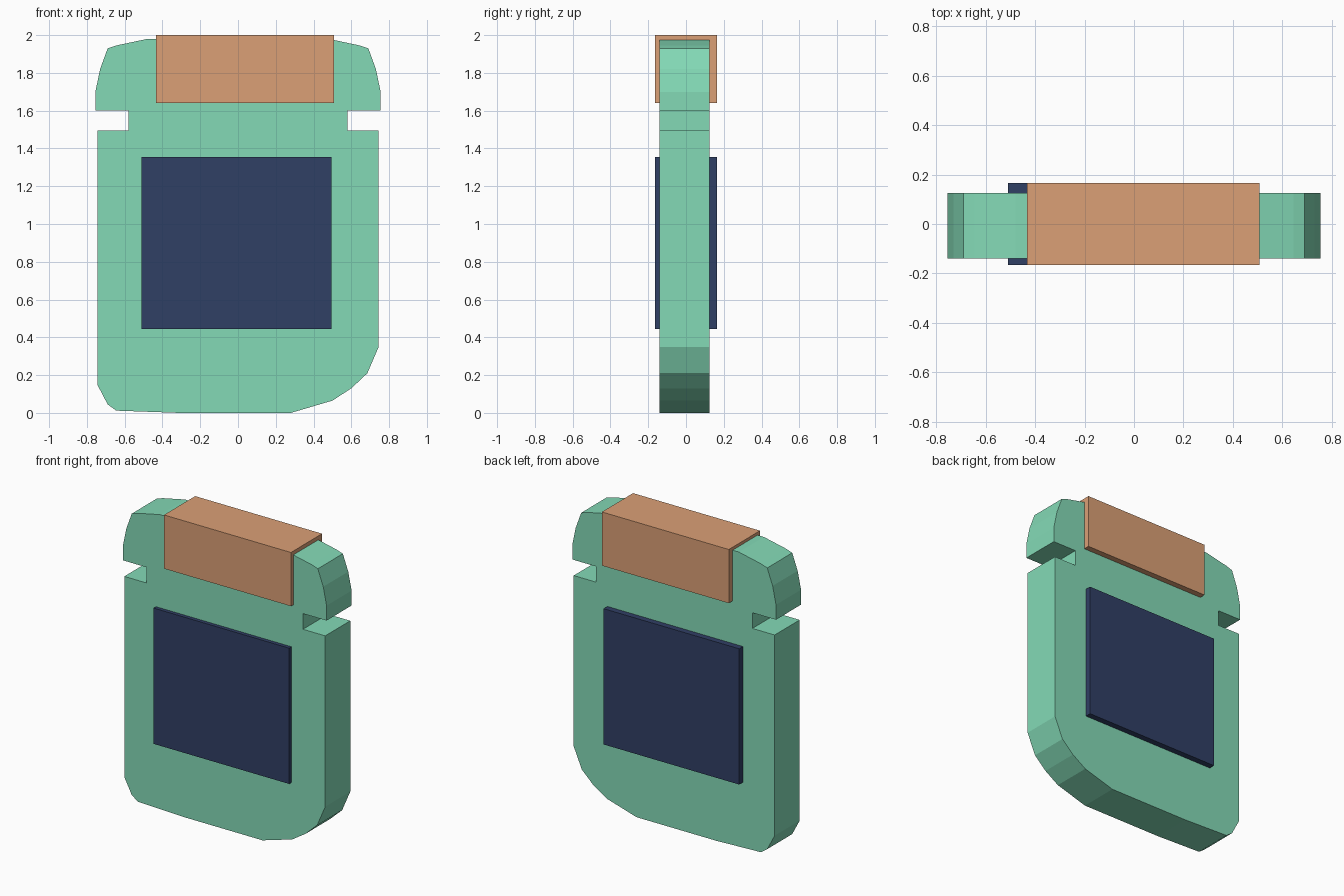
import bpy, bmesh

if "Cube" in bpy.data.objects:
    bpy.data.objects.remove(bpy.data.objects["Cube"])


def material(name, color):
    m = bpy.data.materials.new(name)
    m.diffuse_color = (*color, 1)
    m.use_nodes = True
    m.node_tree.nodes["Principled BSDF"].inputs["Base Color"].default_value = m.diffuse_color
    return m


def extrude_profile(name, points, y0, y1, mat):
    """Flat-faced solid from an x/z outline, extruded along y."""
    bm = bmesh.new()
    face = bm.faces.new([bm.verts.new((x, y0, z)) for x, z in points])
    ext = bmesh.ops.extrude_face_region(bm, geom=[face], use_keep_orig=True)
    moved = [v for v in ext["geom"] if isinstance(v, bmesh.types.BMVert)]
    bmesh.ops.translate(bm, verts=moved, vec=(0, y1 - y0, 0))
    bmesh.ops.recalc_face_normals(bm, faces=bm.faces)
    mesh = bpy.data.meshes.new(name)
    bm.to_mesh(mesh)
    bm.free()
    mesh.materials.append(mat)
    obj = bpy.data.objects.new(name, mesh)
    bpy.context.collection.objects.link(obj)
    return obj


def box(name, x0, x1, z0, z1, y0, y1, mat):
    return extrude_profile(name, [(x0, z0), (x1, z0), (x1, z1), (x0, z1)], y0, y1, mat)


green = material("green_shell", (0.23, 0.70, 0.47))
navy = material("navy_label", (0.03, 0.05, 0.13))
copper = material("copper_contact", (0.71, 0.35, 0.18))

# Upper right edge, from side notch to top; mirrored for the left
upper = [(0.745, 1.495), (0.58, 1.495), (0.58, 1.6), (0.755, 1.6), (0.755, 1.70),
         (0.73, 1.82), (0.69, 1.93), (0.645, 1.945), (0.48, 1.98)]
# Bottom edge with a tight left corner and a wide right corner
bottom = [(-0.745, 0.15), (-0.69, 0.045), (-0.645, 0.012), (-0.31, 0.0), (0.28, 0.0),
          (0.50, 0.065), (0.60, 0.13), (0.685, 0.21), (0.745, 0.35)]
outline = bottom + upper + [(-x, z) for x, z in reversed(upper)]
extrude_profile("card_body", outline, -0.14, 0.125, green)

# Label block, standing proud of both faces
box("label_panel", -0.51, 0.495, 0.445, 1.355, -0.165, 0.165, navy)

# Contact block at the top edge
box("contact_block", -0.433, 0.508, 1.64, 2.0, -0.165, 0.165, copper)
